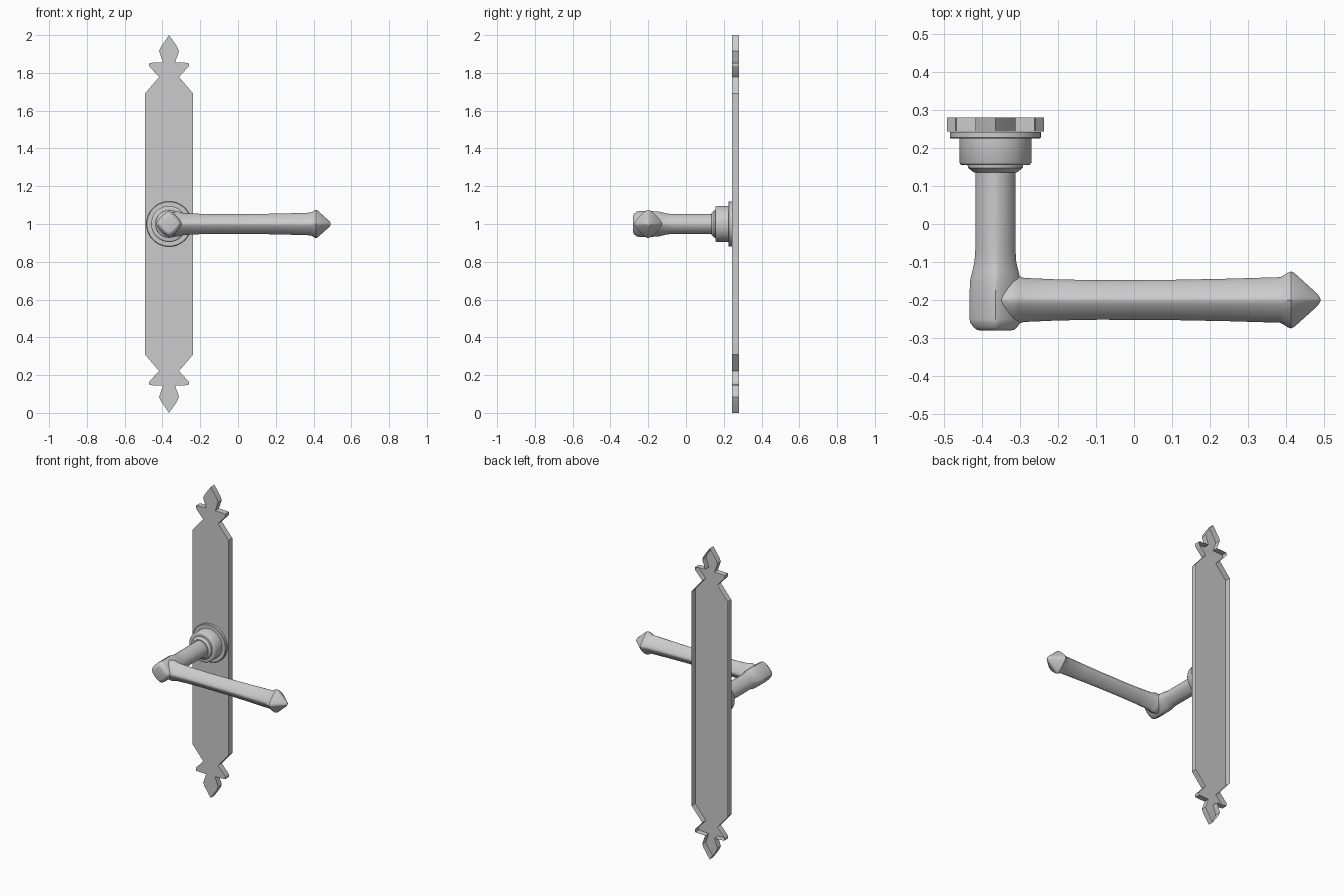
import bpy, bmesh, math
from mathutils import Vector

if "Cube" in bpy.data.objects:
    bpy.data.objects.remove(bpy.data.objects["Cube"])

CX, CZ, HY = -0.365, 1.0, -0.2   # spindle x and z, lever y


def finish(name, bm, angle=35, recalc=True):
    if recalc:
        bmesh.ops.recalc_face_normals(bm, faces=bm.faces)
    me = bpy.data.meshes.new(name)
    bm.to_mesh(me)
    bm.free()
    ob = bpy.data.objects.new(name, me)
    bpy.context.collection.objects.link(ob)
    bpy.ops.object.select_all(action='DESELECT')
    ob.select_set(True)
    bpy.context.view_layer.objects.active = ob
    bpy.ops.object.shade_smooth_by_angle(angle=math.radians(angle))
    return ob


def loft(name, stations, axis, seg=48, angle=35):
    """Stations are (position, radius, n): n=2 is round, n near 1 is a diamond."""
    bm = bmesh.new()
    rings = []
    for pos, r, n in stations:
        ring = []
        for i in range(seg):
            a = 2 * math.pi * i / seg
            c, s = math.cos(a), math.sin(a)
            k = r / (abs(c) ** n + abs(s) ** n) ** (1 / n)
            co = (CX + k * c, pos, CZ + k * s) if axis == 'Y' else (pos, HY + k * c, CZ + k * s)
            ring.append(bm.verts.new(co))
        rings.append(ring)
    for a, b in zip(rings, rings[1:]):
        for i in range(seg):
            j = (i + 1) % seg
            bm.faces.new((a[i], a[j], b[j], b[i]))
    bm.faces.new(rings[0])
    bm.faces.new(rings[-1])
    return finish(name, bm, angle)


# Back plate: hollow pressed shell, open at the back; quarter outline mirrored
quarter = [(0.128, 0.69), (0.053, 0.778), (0.103, 0.833), (0.106, 0.842), (0.103, 0.853),
           (0.032, 0.856), (0.053, 0.915), (0.042, 0.94), (0, 1.0)]
right = [(x, -z) for x, z in reversed(quarter)] + quarter
outline = right + [(-x, z) for x, z in reversed(right[1:-1])]
bm = bmesh.new()
front = [bm.verts.new((CX + x, 0.243, CZ + z)) for x, z in outline]
back = [bm.verts.new((CX + x, 0.281, CZ + z)) for x, z in outline]
bm.faces.new(front)
for i in range(len(front)):
    j = (i + 1) % len(front)
    bm.faces.new((front[j], front[i], back[i], back[j]))
finish("back_plate", bm, 35, recalc=False)

# Stepped round rose
loft("rose", [(0.2428, 0.12, 2), (0.228, 0.12, 2), (0.225, 0.117, 2), (0.225, 0.095, 2),
              (0.162, 0.095, 2), (0.157, 0.092, 2), (0.155, 0.088, 2), (0.155, 0.073, 2),
              (0.148, 0.072, 2), (0.136, 0.057, 2), (0.136, 0.03, 2)], 'Y')

# Neck swelling into the diamond elbow
loft("neck_and_elbow", [(0.15, 0.053, 1.7), (0.0, 0.053, 1.7), (-0.07, 0.053, 1.65),
                        (-0.10, 0.055, 1.55), (-0.125, 0.061, 1.45), (-0.145, 0.066, 1.4),
                        (-0.18, 0.068, 1.35), (-0.25, 0.068, 1.35), (-0.26, 0.066, 1.35),
                        (-0.272, 0.057, 1.35), (-0.278, 0.05, 1.4), (-0.28, 0.043, 1.4)], 'Y')

# Lever with flared root, slender grip and pointed knob
loft("lever", [(-0.365, 0.058, 1.35), (-0.335, 0.064, 1.4), (-0.318, 0.067, 1.4), (-0.305, 0.063, 1.4),
               (-0.29, 0.058, 1.4), (-0.2, 0.054, 1.4), (-0.09, 0.052, 1.4), (0.1, 0.053, 1.4),
               (0.25, 0.056, 1.4), (0.385, 0.06, 1.4), (0.393, 0.064, 1.35), (0.405, 0.072, 1.3),
               (0.414, 0.075, 1.3), (0.422, 0.071, 1.3), (0.482, 0.017, 1.3),
               (0.488, 0.009, 1.4), (0.491, 0.003, 1.5)], 'X')
